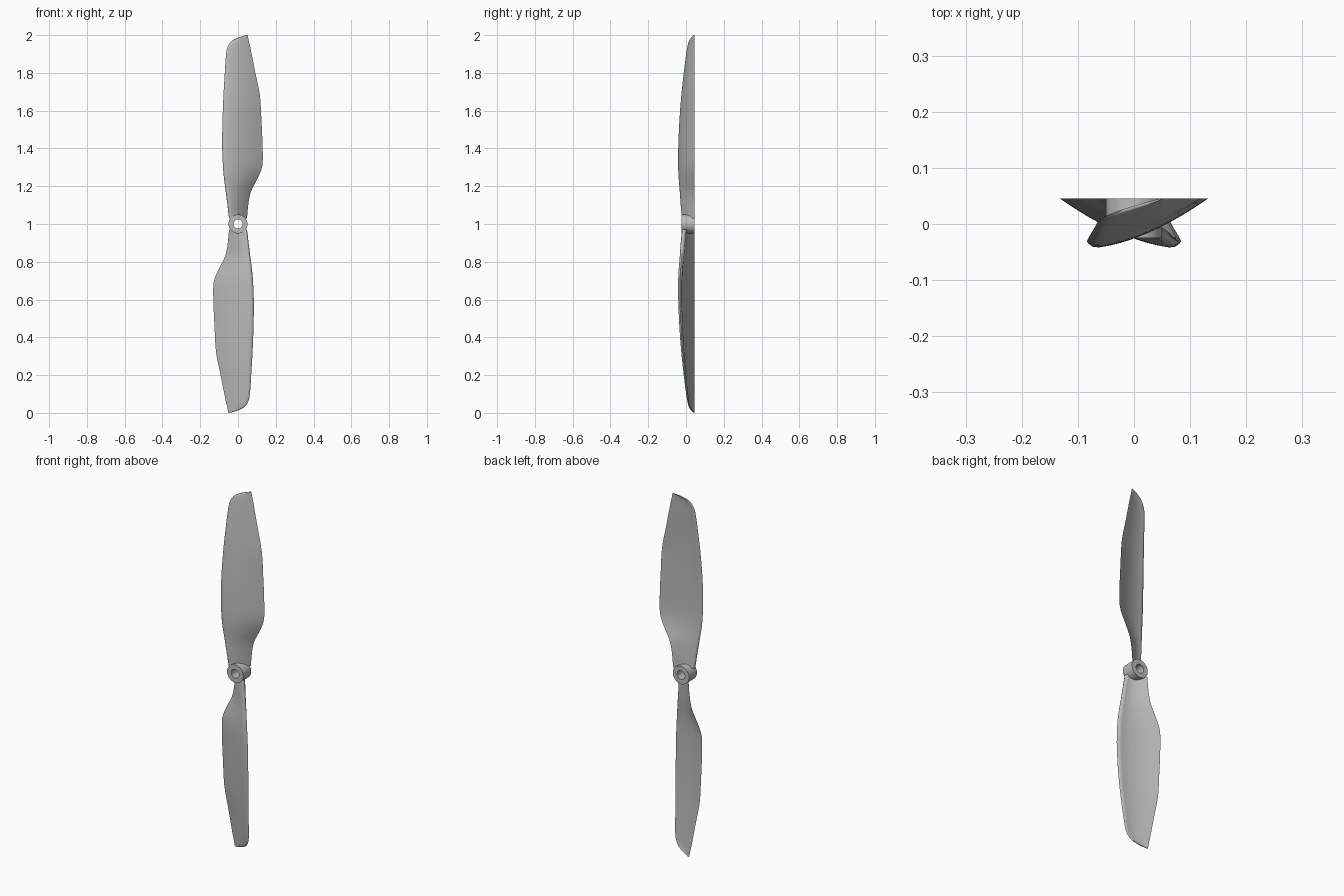
import bpy, bmesh, math
from mathutils import Vector

cube = bpy.data.objects.get("Cube")
if cube:
    bpy.data.objects.remove(cube, do_unlink=True)

grey = bpy.data.materials.new("plain grey")
grey.use_nodes = True
colour = (0.5, 0.5, 0.5, 1)
grey.diffuse_color = colour
grey.node_tree.nodes["Principled BSDF"].inputs["Base Color"].default_value = colour

BACK = 0.045          # flat rear plane shared by hub and trailing edges
HUB_FRONT = -0.025
HUB_RADIUS, BORE_RADIUS = 0.05, 0.024


def make_object(name, bm, angle):
    bmesh.ops.recalc_face_normals(bm, faces=bm.faces)
    mesh = bpy.data.meshes.new(name)
    bm.to_mesh(mesh)
    bm.free()
    mesh.materials.append(grey)
    obj = bpy.data.objects.new(name, mesh)
    bpy.context.collection.objects.link(obj)
    obj.location.z = 1
    bpy.ops.object.select_all(action="DESELECT")
    obj.select_set(True)
    bpy.context.view_layer.objects.active = obj
    bpy.ops.object.shade_smooth_by_angle(angle=math.radians(angle))
    return obj


def bridge(bm, a, b):
    for i in range(len(a)):
        j = (i + 1) % len(a)
        bm.faces.new((a[i], a[j], b[j], b[i]))


# Blade stations: radius, leading x, trailing x, leading y, edge thickness
stations = [
    (0.03, -0.048, 0.048, -0.022, 0.024),
    (0.10, -0.056, 0.054, -0.029, 0.024),
    (0.17, -0.065, 0.068, -0.034, 0.023),
    (0.24, -0.074, 0.103, -0.040, 0.022),
    (0.31, -0.080, 0.129, -0.043, 0.021),
    (0.42, -0.084, 0.130, -0.042, 0.020),
    (0.55, -0.082, 0.124, -0.036, 0.018),
    (0.68, -0.077, 0.116, -0.026, 0.016),
    (0.80, -0.070, 0.092, -0.013, 0.013),
    (0.90, -0.063, 0.072, 0.000, 0.010),
    (0.94, -0.054, 0.064, 0.007, 0.008),
    (0.97, -0.033, 0.057, 0.016, 0.007),
    (0.99, 0.008, 0.053, 0.030, 0.005),
    (1.00, 0.045, 0.051, 0.042, 0.002),
]


def smooth_stations(points, steps):
    """Catmull-Rom curve through the stations."""
    rows = [Vector(p) for p in points]
    result = []
    for i in range(len(rows) - 1):
        p0, p1 = rows[max(i - 1, 0)], rows[i]
        p2, p3 = rows[i + 1], rows[min(i + 2, len(rows) - 1)]
        for s in range(steps):
            t = s / steps
            result.append((2 * p1 + (p2 - p0) * t
                           + (2 * p0 - 5 * p1 + 4 * p2 - p3) * t ** 2
                           + (3 * p1 - p0 - 3 * p2 + p3) * t ** 3) / 2)
    return result + [rows[-1]]


def section(row):
    """Cambered aerofoil with a rounded leading edge and thin trailing edge."""
    r, lead, trail, y_lead, thick = row
    count = 14
    chord = [(i / count) ** 1.6 for i in range(count + 1)]

    def point(t, rear):
        front = y_lead + (BACK - y_lead) * t ** 1.7
        depth = thick * (1 - t) ** 0.8 + 0.001
        nose = 0.5 * depth * max(0, 1 - t / 0.08) ** 2
        y = front + depth - nose if rear else front + nose
        return Vector((lead + (trail - lead) * t, min(y, BACK), r))

    ring = [point(t, False) for t in chord]
    return ring + [point(t, True) for t in reversed(chord[1:-1])]


# Upper and lower blades, half a turn apart
for name, turn in (("upper_blade", 0), ("lower_blade", math.pi)):
    bm = bmesh.new()
    rings = [[bm.verts.new(p) for p in section(row)]
             for row in smooth_stations(stations, 3)]
    for a, b in zip(rings, rings[1:]):
        bridge(bm, a, b)
    bm.faces.new(rings[0])
    bm.faces.new(rings[-1])
    make_object(name, bm, 50).rotation_euler.y = turn

# Hub sleeve with a through bore
bm = bmesh.new()
profile = [(HUB_RADIUS, HUB_FRONT), (HUB_RADIUS, BACK),
           (BORE_RADIUS, BACK), (BORE_RADIUS, HUB_FRONT)]
sides = 48
loops = []
for radius, y in profile:
    angles = [math.tau * i / sides for i in range(sides)]
    loops.append([bm.verts.new((radius * math.cos(a), y, radius * math.sin(a)))
                  for a in angles])
for i in range(len(loops)):
    bridge(bm, loops[i], loops[(i + 1) % len(loops)])
make_object("hub", bm, 30)
